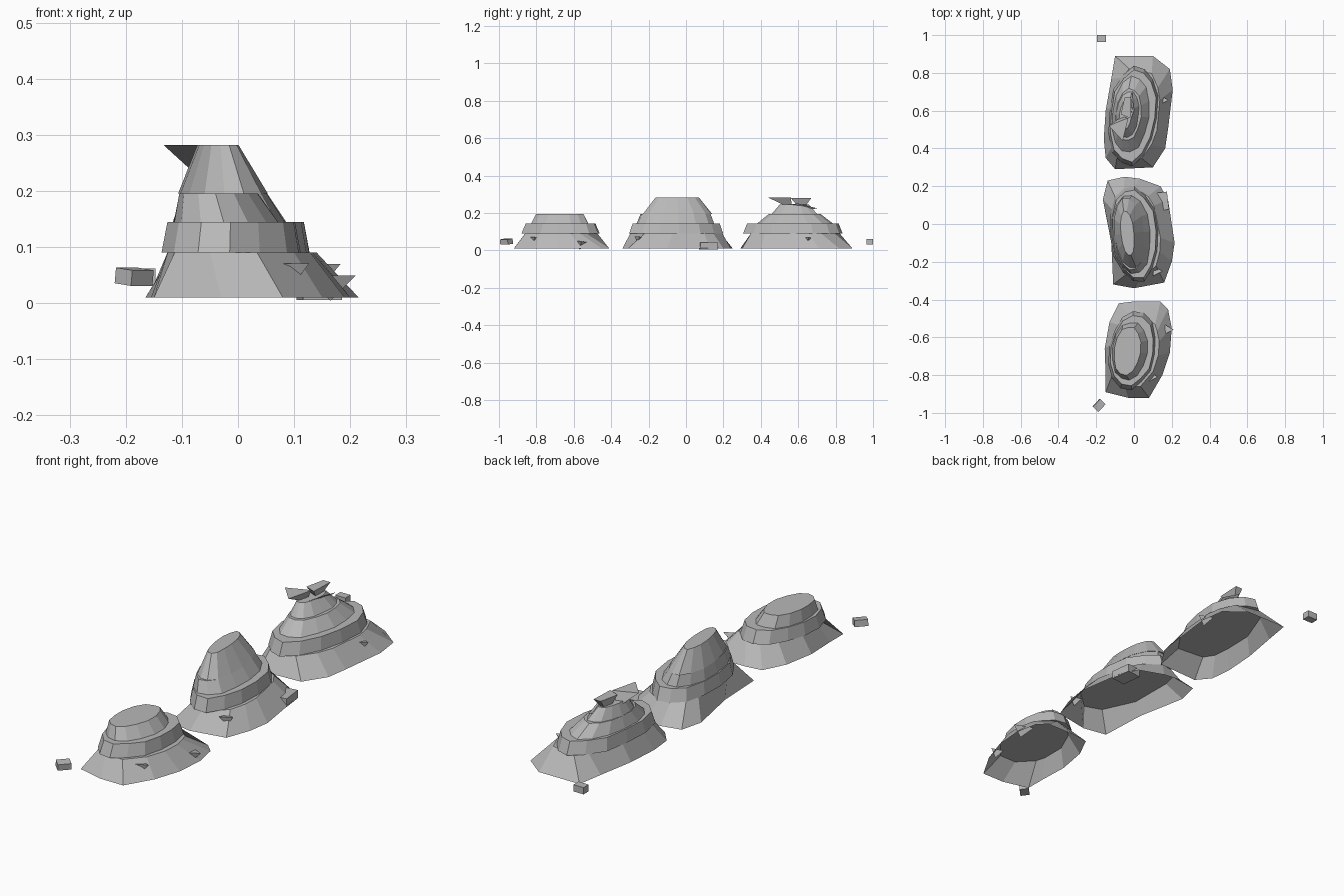
import bpy, bmesh, math, random
from mathutils import Matrix, Vector

if "Cube" in bpy.data.objects:
    bpy.data.objects.remove(bpy.data.objects["Cube"])

random.seed(4)
stone = bpy.data.materials.new("grey_stone")
stone.diffuse_color = (0.48, 0.48, 0.48, 1)
stone.use_nodes = True
stone.node_tree.nodes["Principled BSDF"].inputs["Base Color"].default_value = stone.diffuse_color


def finish(name, bm):
    bmesh.ops.recalc_face_normals(bm, faces=bm.faces)
    me = bpy.data.meshes.new(name)
    bm.to_mesh(me)
    bm.free()
    me.materials.append(stone)
    ob = bpy.data.objects.new(name, me)
    bpy.context.collection.objects.link(ob)
    return ob


def loft(name, rings, close_bottom=True):
    """Skin a stack of equal-length rings, capping the top (and bottom)."""
    bm = bmesh.new()
    vs = [[bm.verts.new(p) for p in r] for r in rings]
    n = len(vs[0])
    for a, b in zip(vs, vs[1:]):
        for i in range(n):
            j = (i + 1) % n
            bm.faces.new((a[i], a[j], b[j], b[i]))
    bm.faces.new(vs[-1])
    if close_bottom:
        bm.faces.new(vs[0][::-1])
    return finish(name, bm)


def oval(cx, cy, rx, ry, z, tilt, angles, jitter):
    """Tilted rough oval; jitter holds one radius factor per corner."""
    c, s = math.cos(tilt), math.sin(tilt)
    pts = []
    for a, k in zip(angles, jitter):
        x, y = rx * k * math.cos(a), ry * k * math.sin(a)
        pts.append((cx + x * c - y * s, cy + x * s + y * c, z))
    return pts


def mound(name, outline, cy, tilt, tiers):
    """Flared open skirt with stacked rock tiers on it."""
    n = len(outline)
    angles = [math.atan2((y - cy) / 0.27, x / 0.17) for x, y in outline]
    jit = [random.uniform(0.96, 1.03) for _ in range(n)]
    base = [(x, y, 0.01) for x, y in outline]
    _, rx, ry, _ = tiers[0][0]
    rim = oval(0.005, cy, rx * 1.04, ry * 0.99, 0.09, tilt, angles, jit)
    loft(name + "_skirt", [base, rim], close_bottom=False)
    even = [2 * math.pi * i / 14 for i in range(14)]
    for k, pair in enumerate(tiers):
        jit = [random.uniform(0.95, 1.04) for _ in even]
        loft(f"{name}_tier_{k + 1}",
             [oval(cx, cy, a, b, z, tilt, even, jit) for cx, a, b, z in pair])


# Front mound: low, two tiers
mound("front_mound",
      [(0.2, -.55), (0.18, -.45), (.14, -.41), (0, -.41), (-.08, -.42), (-.13, -.52),
       (-.155, -.66), (-.15, -.8), (-.15, -.89), (-.03, -.92), (.08, -.92), (.15, -.8), (.19, -.68)],
      -0.67, -0.16,
      [[(-.01, .125, .207, .09), (-.01, .115, .184, .145)],
       [(-.022, .093, .155, .145), (-.035, .07, .13, .195)]])

# Middle mound: tall, with a ridge on top
mound("middle_mound",
      [(.215, -.1), (.18, .13), (.14, .2), (.03, .24), (-.05, .25), (-.14, .23),
       (-.165, .13), (-.12, -.1), (-.11, -.32), (0, -.34), (.16, -.31), (.2, -.2)],
      -0.05, 0.1,
      [[(0, .13, .257, .09), (0, .12, .237, .145)],
       [(-.014, .103, .21, .145), (-.025, .08, .19, .195)],
       [(-.025, .08, .19, .195), (-.035, .035, .12, .282)]])

# Back mound: broken peak
mound("back_mound",
      [(.205, .71), (.19, .82), (.1, .89), (-.1, .89), (-.12, .77), (-.15, .6),
       (-.16, .45), (-.15, .35), (-.1, .29), (.1, .3), (.165, .4), (.18, .5)],
      0.577, -0.13,
      [[(-.005, .13, .267, .09), (-.005, .12, .245, .145)],
       [(-.018, .1, .205, .145), (-.03, .07, .14, .195)],
       [(-.035, .06, .125, .195), (-.045, .032, .08, .245)]])


def shard(name, top, tip):
    """Jagged flat-topped splinter narrowing down to a tip."""
    bm = bmesh.new()
    ring = [bm.verts.new(p) for p in top]
    t = bm.verts.new(tip)
    bm.faces.new(ring)
    for i in range(len(ring)):
        bm.faces.new((ring[i], ring[(i + 1) % len(ring)], t))
    finish(name, bm)


# Splinters on the broken peak
shard("peak_shard_wide", [(-.133, .52, .282), (-.06, .44, .282), (-.03, .56, .282), (-.06, .55, .282)],
      (-.065, .57, .22))
shard("peak_shard_back", [(-.07, .58, .28), (-.02, .56, .28), (-.015, .67, .28), (-.05, .67, .28)],
      (-.045, .62, .21))
shard("peak_shard_side", [(-.03, .52, .245), (0, .6, .25), (-.01, .7, .225)], (-.04, .6, .2))


def block(name, loc, size, turn=0.0, lean=0.0):
    bm = bmesh.new()
    bmesh.ops.create_cube(bm, size=1)
    m = (Matrix.Translation(loc) @ Matrix.Rotation(turn, 4, 'Z')
         @ Matrix.Rotation(lean, 4, 'Y') @ Matrix.Diagonal(Vector(size).to_4d()))
    bmesh.ops.transform(bm, matrix=m, verts=bm.verts)
    finish(name, bm)


# Loose blocks at the ends and by the middle mound
block("loose_block_back", (-.172, .982, .047), (.05, .036, .03))
block("loose_block_front", (-.185, -.96, .047), (.04, .056, .028), -0.75, 0.12)
block("loose_block_middle", (.145, .12, .024), (.07, .095, .036), 0.12)


def wedge(name, x, y, z, r, h):
    """Three-sided stone chip, point down."""
    shard(name, [(x - r, y - r, z + h), (x + r, y, z + h), (x - r * .7, y + r, z + h * .8)],
          (x, y - r * .2, z))


# Chips on the outer slope
wedge("chip_back", .15, .655, .03, .033, .04)
wedge("chip_middle", .125, -.25, .038, .026, .036)
wedge("chip_front_low", .165, -.56, .004, .045, .045)
wedge("chip_front", .1, -.81, .035, .027, .036)
